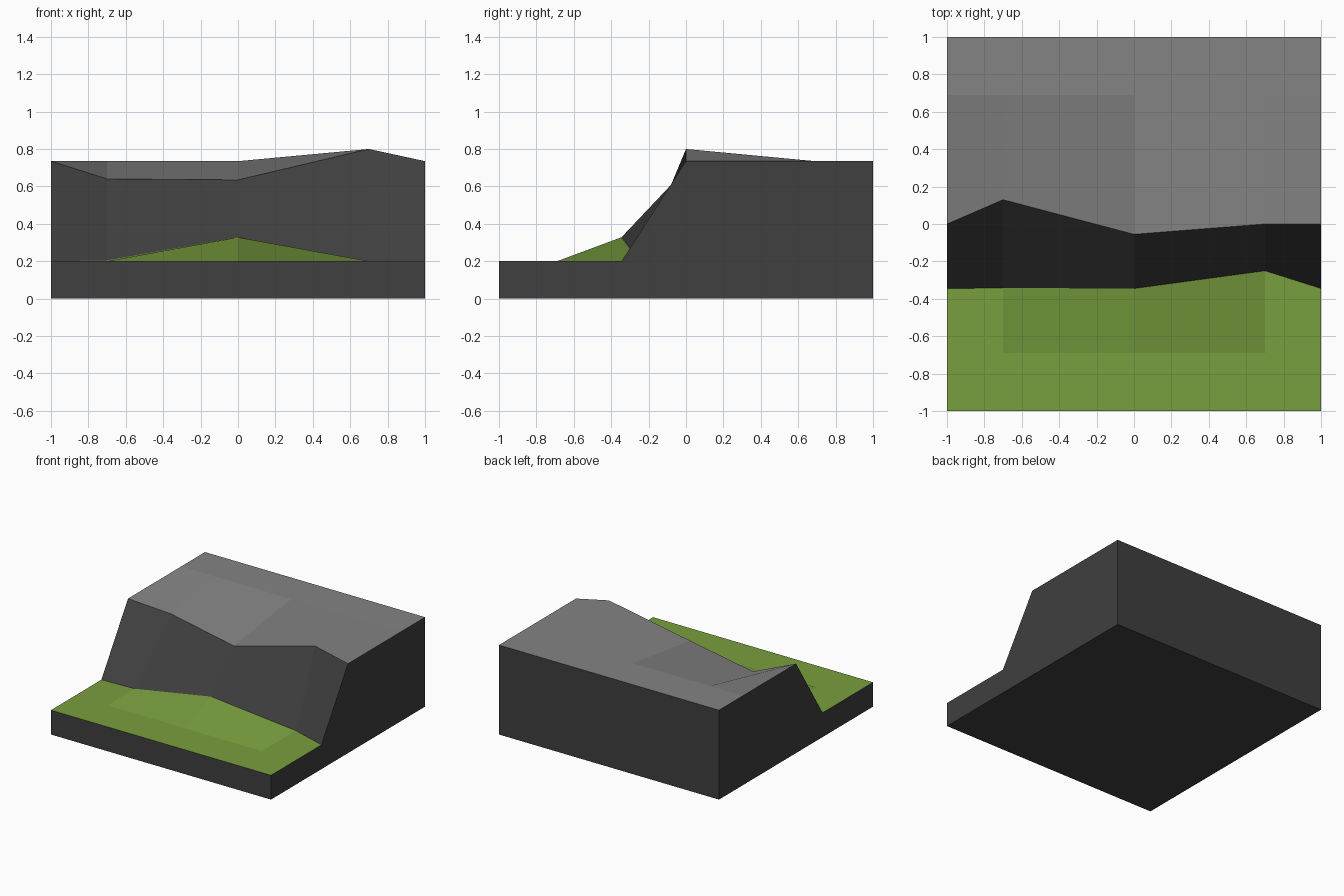
import bpy, bmesh

if "Cube" in bpy.data.objects:
    bpy.data.objects.remove(bpy.data.objects["Cube"])

XS = [-1, -0.7, 0, 0.7, 1]
LOW, HIGH = 0.2, 0.735


def flat_row(y, z):
    return [(x, y, z) for x in XS]


# Height rows from front to back; the cliff foot and lip are irregular
front = flat_row(-1, LOW)
meadow = flat_row(-0.69, LOW)
foot = [(x, y, z) for x, y, z in zip(XS, (-0.345, -0.342, -0.345, -0.25, -0.345),
                                     (LOW, 0.205, 0.328, LOW, LOW))]
lip = [(x, y, z) for x, y, z in zip(XS, (0, 0.13, -0.055, 0, 0),
                                    (HIGH, 0.64, 0.635, 0.80, HIGH))]
field = flat_row(0.69, HIGH)
back = flat_row(1, HIGH)


def material(name, rgb):
    m = bpy.data.materials.new(name)
    m.diffuse_color = (*rgb, 1)
    m.use_nodes = True
    m.node_tree.nodes["Principled BSDF"].inputs["Base Color"].default_value = m.diffuse_color
    return m


GRASS = material("grass_green", (0.19, 0.345, 0.048))
ROCK = material("dark_rock", (0.050, 0.050, 0.050))
STONE = material("stone_grey", (0.227, 0.227, 0.227))


def finish(name, bm, mat):
    me = bpy.data.meshes.new(name)
    bm.to_mesh(me)
    bm.free()
    me.materials.append(mat)
    ob = bpy.data.objects.new(name, me)
    bpy.context.collection.objects.link(ob)


def strips(name, rows, mat, crease="////"):
    """Quads between rows; '/' splits front-left to back-right, '\\' the other way."""
    bm = bmesh.new()
    v = [[bm.verts.new(p) for p in row] for row in rows]
    for a, b in zip(v, v[1:]):
        for i, c in enumerate(crease):
            q = [a[i], a[i + 1], b[i + 1], b[i]]
            bm.faces.new(q if c == "/" else q[1:] + q[:1])
    finish(name, bm, mat)


# Visible ground surfaces
strips("grass_meadow", [front, meadow, foot], GRASS, "//\\/")
strips("cliff_face", [foot, lip], ROCK, "//\\/")
strips("stone_plateau", [lip, field, back], STONE, "//\\/")

# Base block: side profiles, front, back and underside
bm = bmesh.new()
ends = []
for i in (0, -1):
    x = XS[i]
    pts = [(x, -1, 0), (x, 1, 0)] + [r[i] for r in (back, field, lip, foot, meadow, front)]
    vs = [bm.verts.new(p) for p in pts]
    bm.faces.new(vs if x > 0 else vs[::-1])
    ends.append(vs)
l, r = ends
bm.faces.new((l[0], r[0], r[7], l[7]))   # front wall
bm.faces.new((r[1], l[1], l[2], r[2]))   # back wall
bm.faces.new((l[1], r[1], r[0], l[0]))   # underside
finish("base_walls", bm, ROCK)
